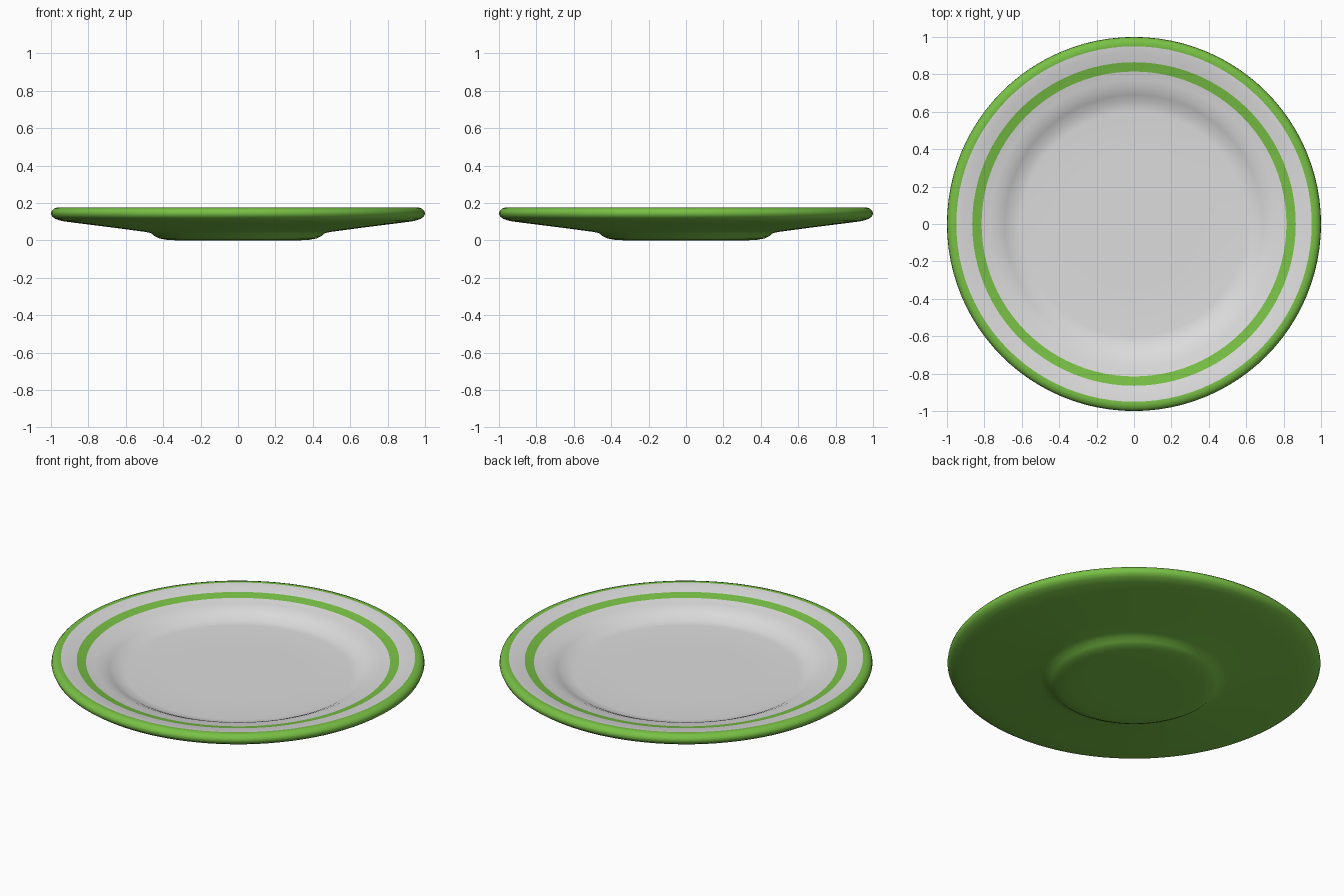
import bpy, bmesh, math

if "Cube" in bpy.data.objects:
    bpy.data.objects.remove(bpy.data.objects["Cube"])

SEGMENTS = 96


def material(name, color):
    m = bpy.data.materials.new(name)
    m.diffuse_color = (*color, 1)
    m.use_nodes = True
    m.node_tree.nodes["Principled BSDF"].inputs["Base Color"].default_value = m.diffuse_color
    return m


white = material("glaze white", (0.72, 0.72, 0.72))
green = material("glaze green", (0.19, 0.53, 0.06))

# Plate cross-section (radius, height): floor, wall, rim, underside, foot
profile = [
    (0.0, 0.085), (0.35, 0.085), (0.60, 0.085), (0.65, 0.09), (0.69, 0.112),
    (0.73, 0.130), (0.77, 0.138), (0.815, 0.146), (0.865, 0.158),
    (0.91, 0.167), (0.95, 0.174), (0.968, 0.175), (0.985, 0.169),
    (0.997, 0.157), (1.0, 0.143), (0.993, 0.127), (0.975, 0.114),
    (0.94, 0.103), (0.85, 0.091), (0.65, 0.066), (0.50, 0.046),
    (0.465, 0.039), (0.445, 0.022), (0.42, 0.010), (0.38, 0.003),
    (0.33, 0.0), (0.15, 0.0), (0.0, 0.0),
]

# Spin the cross-section around z
bm = bmesh.new()
verts = [bm.verts.new((r, 0, z)) for r, z in profile]
edges = [bm.edges.new(pair) for pair in zip(verts, verts[1:])]
bmesh.ops.spin(bm, geom=verts + edges, cent=(0, 0, 0), axis=(0, 0, 1),
               angle=2 * math.pi, steps=SEGMENTS)
bmesh.ops.remove_doubles(bm, verts=bm.verts, dist=0.0005)
bmesh.ops.recalc_face_normals(bm, faces=bm.faces)

# Upper face is white apart from the green stripe and rim
for f in bm.faces:
    c = f.calc_center_median()
    r = math.hypot(c.x, c.y)
    stripe = 0.815 < r < 0.865
    f.material_index = 0 if f.normal.z > 0 and r < 0.95 and not stripe else 1

mesh = bpy.data.meshes.new("plate")
bm.to_mesh(mesh)
bm.free()
mesh.materials.append(white)
mesh.materials.append(green)
plate = bpy.data.objects.new("plate", mesh)
bpy.context.collection.objects.link(plate)
bpy.context.view_layer.objects.active = plate
plate.select_set(True)
bpy.ops.object.shade_smooth_by_angle(angle=math.radians(50))
